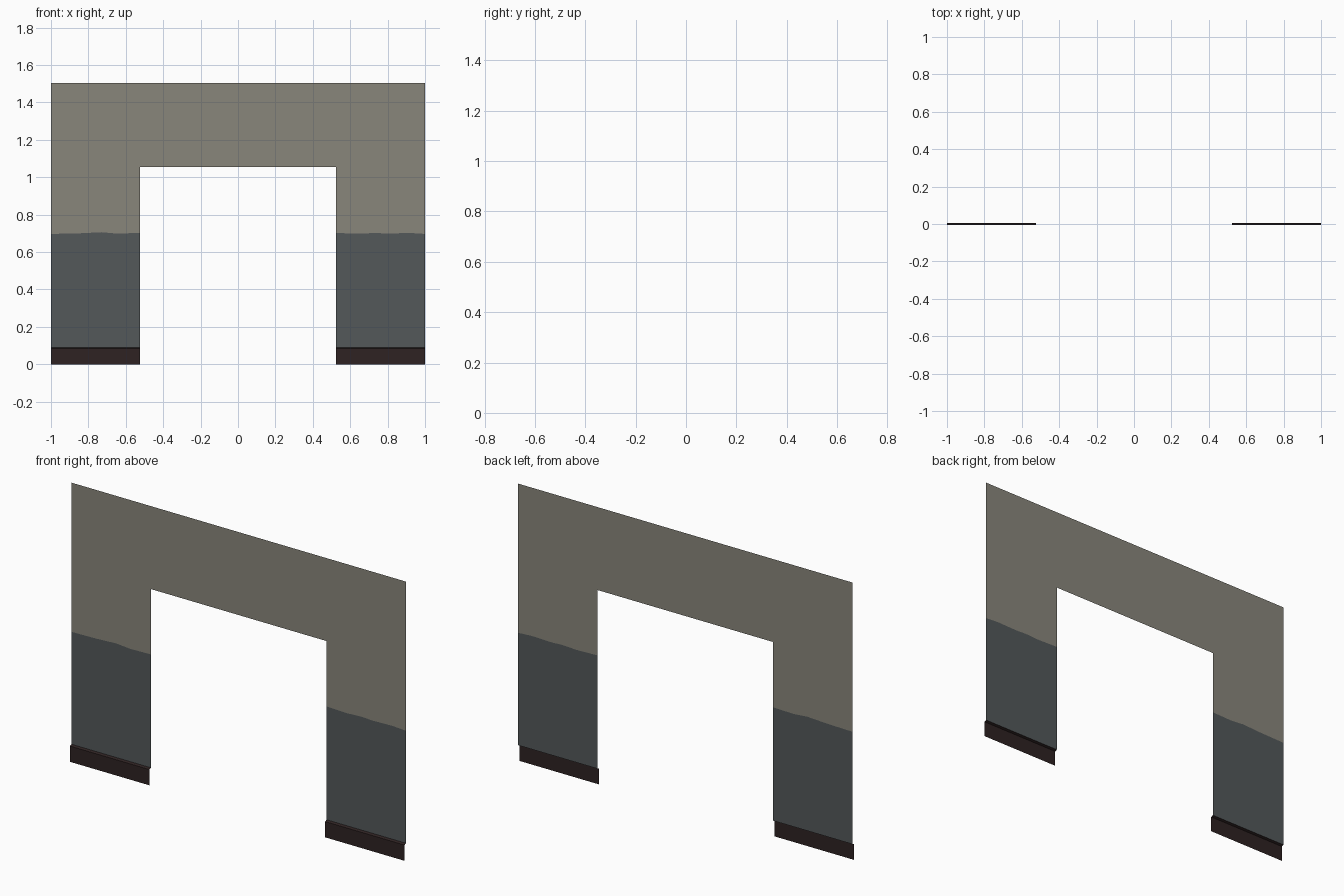
import bpy, bmesh

if "Cube" in bpy.data.objects:
    bpy.data.objects.remove(bpy.data.objects["Cube"])

def material(name, rgb):
    m = bpy.data.materials.new(name)
    lin = [((c / 255 + 0.055) / 1.055) ** 2.4 for c in rgb]
    m.diffuse_color = (*lin, 1)
    m.use_nodes = True
    m.node_tree.nodes["Principled BSDF"].inputs["Base Color"].default_value = m.diffuse_color
    return m

plaster = material("upper_plaster", (137, 134, 123))
paint = material("lower_grey_paint", (83, 88, 90))
wood = material("dark_skirting", (46, 34, 34))

W, DOOR, H, DOOR_H = 1.0, 0.525, 1.503, 1.055
BASE_H, BACK, FRONT = 0.09, 0.0065, -0.0065

def sheet(name, faces, mat):
    """Faces are lists of (x, y, z), anticlockwise seen from the front."""
    bm = bmesh.new()
    for f in faces:
        bm.faces.new([bm.verts.new(p) for p in f])
    bmesh.ops.remove_doubles(bm, verts=bm.verts[:], dist=1e-5)
    me = bpy.data.meshes.new(name)
    bm.to_mesh(me)
    bm.free()
    me.materials.append(mat)
    ob = bpy.data.objects.new(name, me)
    bpy.context.collection.objects.link(ob)

def flat(points):
    return [(x, BACK, z) for x, z in points]

# Slightly uneven paint line on each side of the doorway
lines = {
    "left": [(-W, .697), (-.85, .700), (-.73, .706), (-.65, .699), (-DOOR, .702)],
    "right": [(DOOR, .702), (.65, .698), (.73, .702), (.80, .699), (.92, .702), (W, .697)],
}

# Lintel over the doorway
sheet("lintel", [flat([(-W, DOOR_H), (-DOOR, DOOR_H), (DOOR, DOOR_H),
                       (W, DOOR_H), (W, H), (-W, H)])], plaster)

for side, line in lines.items():
    x0, x1 = line[0][0], line[-1][0]
    # Plaster and painted parts of the wall pier
    sheet(side + "_upper_wall", [flat(line + [(x1, DOOR_H), (x0, DOOR_H)])], plaster)
    sheet(side + "_lower_wall", [flat([(x0, BASE_H), (x1, BASE_H)] + line[::-1])], paint)
    # Skirting board with a sloped top ledge
    lip = BASE_H - 0.005
    sheet(side + "_skirting", [
        [(x0, FRONT, 0), (x1, FRONT, 0), (x1, FRONT, lip), (x0, FRONT, lip)],
        [(x0, FRONT, lip), (x1, FRONT, lip), (x1, BACK, BASE_H), (x0, BACK, BASE_H)],
    ], wood)
